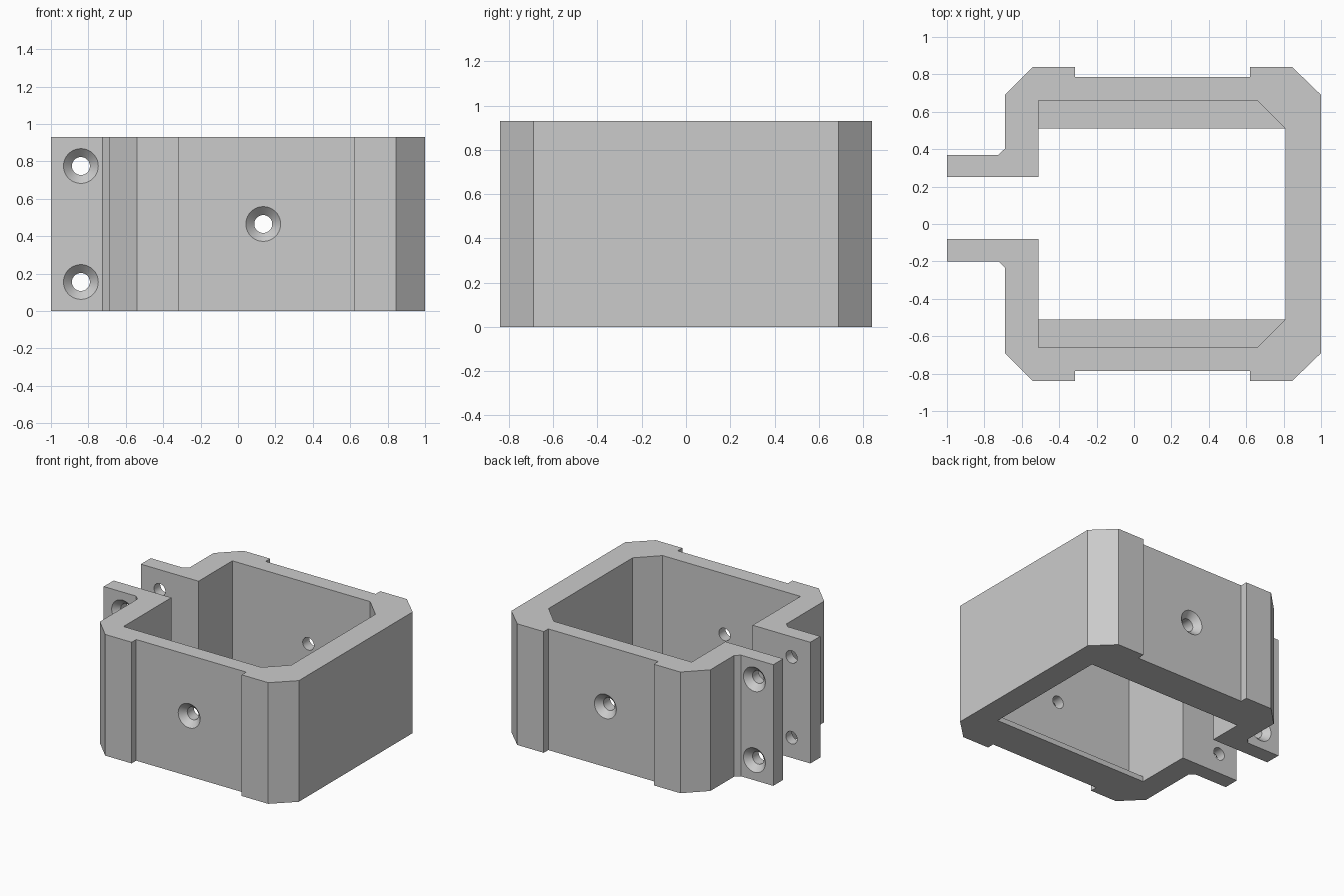
import bpy
import bmesh
from math import cos, sin, tau, radians

cube = bpy.data.objects.get("Cube")
if cube:
    bpy.data.objects.remove(cube, do_unlink=True)

HEIGHT = 0.93
LIP = 0.04

grey = bpy.data.materials.new("Plain grey")
grey.use_nodes = True
colour = (0.6, 0.6, 0.6, 1)
grey.diffuse_color = colour
grey.node_tree.nodes["Principled BSDF"].inputs["Base Color"].default_value = colour


def loft(name, rings):
    """Closed solid through a list of matching point rings."""
    bm = bmesh.new()
    loops = [[bm.verts.new(p) for p in ring] for ring in rings]
    n = len(loops[0])
    for a, b in zip(loops, loops[1:]):
        for i in range(n):
            j = (i + 1) % n
            bm.faces.new((a[i], a[j], b[j], b[i]))
    bm.faces.new(loops[0][::-1])
    bm.faces.new(loops[-1])
    bmesh.ops.recalc_face_normals(bm, faces=bm.faces[:])
    mesh = bpy.data.meshes.new(name)
    bm.to_mesh(mesh)
    bm.free()
    mesh.materials.append(grey)
    obj = bpy.data.objects.new(name, mesh)
    bpy.context.collection.objects.link(obj)
    return obj


def prism(name, outline, z0, z1):
    return loft(name, [[(x, y, z) for x, y in outline] for z in (z0, z1)])


def box(name, x0, x1, y0, y1, z0, z1):
    return prism(name, [(x0, y0), (x1, y0), (x1, y1), (x0, y1)], z0, z1)


def countersunk_hole(x, z, face_y, side):
    """Cutter entering a wall whose outer face lies at face_y."""
    profile = [(0.113, -0.02), (0.048, 0.045), (0.048, 0.2)]
    rings = [[(x + r * cos(tau * i / 40), face_y - side * d, z + r * sin(tau * i / 40))
              for i in range(40)] for r, d in profile]
    return loft("hole_cutter", rings)


# Outer silhouette: corner pads, shallow side recesses and the two ears
def half_outline(side, ear_y):
    pts = [(1, 0.69), (0.845, 0.84), (0.62, 0.84), (0.62, 0.785), (-0.315, 0.785),
           (-0.315, 0.84), (-0.54, 0.84), (-0.69, 0.69), (-0.69, ear_y + 0.033),
           (-0.725, ear_y), (-1, ear_y)]
    return [(x, side * y) for x, y in pts]


outline = half_outline(1, 0.37) + half_outline(-1, 0.20)[::-1]
clamp = prism("clamp_body", outline, 0, HEIGHT)

# Cavity above the lip, narrower opening through the lip, and the slot between the ears
cavity = [(-0.51, -0.66), (0.66, -0.66), (0.81, -0.51),
          (0.81, 0.51), (0.66, 0.66), (-0.51, 0.66)]
cutters = [
    prism("cavity_cutter", cavity, LIP, HEIGHT + 0.1),
    box("opening_cutter", -0.51, 0.81, -0.51, 0.51, -0.1, HEIGHT / 2),
    box("slot_cutter", -1.1, -0.4, -0.08, 0.25, -0.1, HEIGHT + 0.1),
]

# Screw holes in the side walls and ears, countersunk on the outside
for side, ear_y in ((1, 0.37), (-1, 0.20)):
    cutters.append(countersunk_hole(0.135, HEIGHT / 2, side * 0.785, side))
    for z in (0.155, 0.775):
        cutters.append(countersunk_hole(-0.84, z, side * ear_y, side))

for cutter in cutters:
    cutter.hide_render = True
    mod = clamp.modifiers.new(cutter.name, 'BOOLEAN')
    mod.operation = 'DIFFERENCE'
    mod.solver = 'EXACT'
    mod.object = cutter

# Bake the cuts, then discard the cutters
bpy.context.view_layer.update()
graph = bpy.context.evaluated_depsgraph_get()
baked = bpy.data.meshes.new_from_object(clamp.evaluated_get(graph))
clamp.modifiers.clear()
clamp.data = baked
clamp.data.materials.clear()
clamp.data.materials.append(grey)
for cutter in cutters:
    bpy.data.objects.remove(cutter, do_unlink=True)

bpy.ops.object.select_all(action='DESELECT')
clamp.select_set(True)
bpy.context.view_layer.objects.active = clamp
bpy.ops.object.shade_smooth_by_angle(angle=radians(25))
